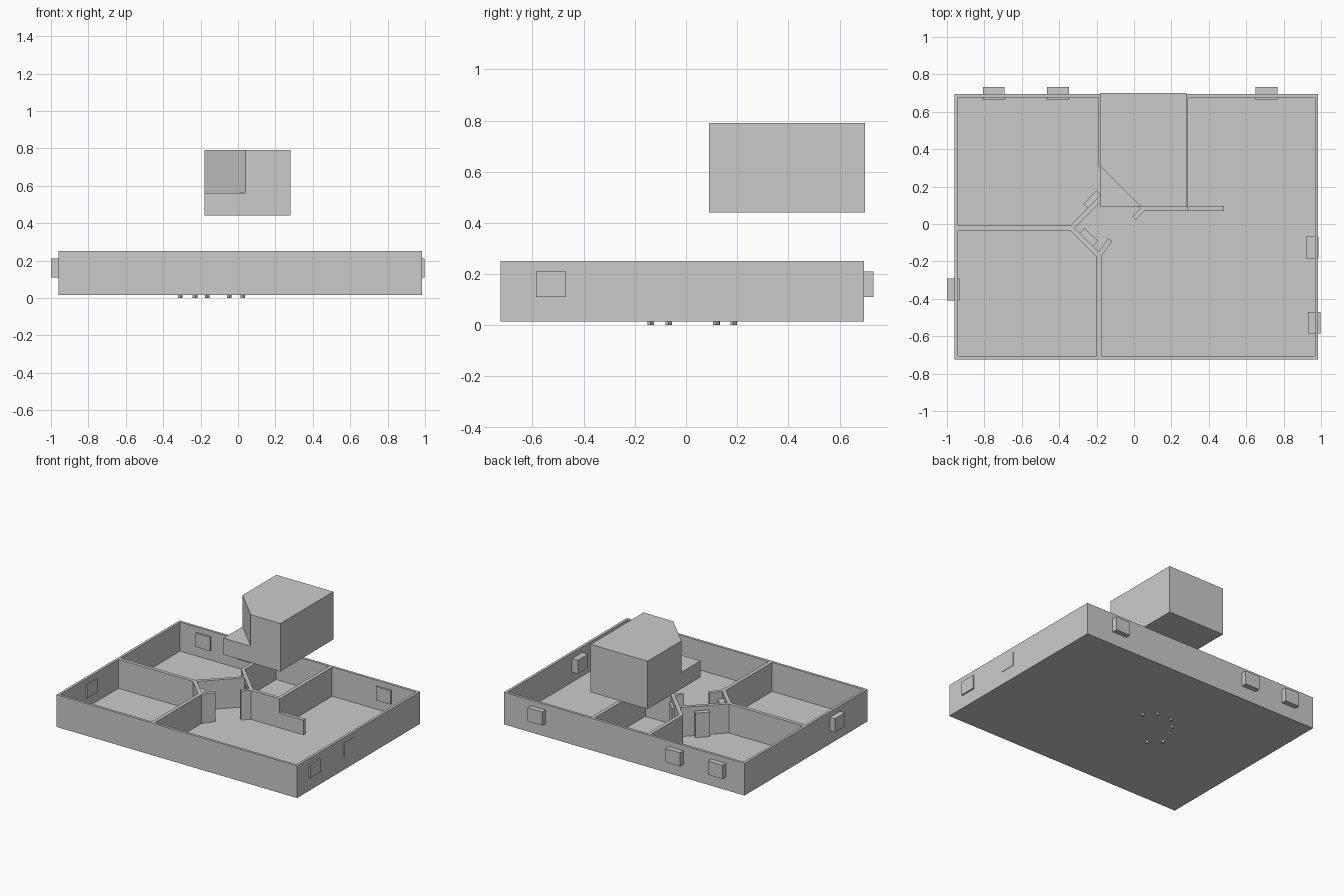
import bpy, bmesh
from mathutils import Vector, Matrix
from math import atan2, pi

old = bpy.data.objects.get("Cube")
if old:
    bpy.data.objects.remove(old)

GREY = (0.6, 0.6, 0.6, 1)
plaster = bpy.data.materials.new("plain_grey")
plaster.use_nodes = True
plaster.diffuse_color = GREY
plaster.node_tree.nodes["Principled BSDF"].inputs["Base Color"].default_value = GREY

BOTTOM, FLOOR, TOP = 0.015, 0.038, 0.25
WALL = 0.026
X0, X1, Y0, Y1 = -0.96, 0.985, -0.725, 0.695


def finish(name, bm):
    mesh = bpy.data.meshes.new(name)
    bmesh.ops.recalc_face_normals(bm, faces=bm.faces)
    bm.to_mesh(mesh)
    bm.free()
    mesh.materials.append(plaster)
    obj = bpy.data.objects.new(name, mesh)
    bpy.context.collection.objects.link(obj)
    return obj


def box(name, centre, size, turn=0.0):
    bm = bmesh.new()
    matrix = (Matrix.Translation(centre) @ Matrix.Rotation(turn, 4, 'Z')
              @ Matrix.Diagonal((*size, 1)))
    bmesh.ops.create_cube(bm, size=1, matrix=matrix)
    return finish(name, bm)


def prism(name, outline, z0, z1):
    bm = bmesh.new()
    face = bm.faces.new([bm.verts.new((x, y, z0)) for x, y in outline])
    new = bmesh.ops.extrude_face_region(bm, geom=[face])["geom"]
    bmesh.ops.translate(bm, vec=(0, 0, z1 - z0),
                        verts=[v for v in new if isinstance(v, bmesh.types.BMVert)])
    return finish(name, bm)


def wall(name, path, top=TOP):
    """Mitred wall of constant thickness along a path of plan points."""
    pts = [Vector(p) for p in path]
    sides = [[], []]
    for i, p in enumerate(pts):
        before = (p - pts[i - 1]).normalized() if i else None
        after = (pts[i + 1] - p).normalized() if i < len(pts) - 1 else None
        a, b = before or after, after or before
        na, nb = Vector((-a.y, a.x)), Vector((-b.y, b.x))
        mitre = (na + nb) / (1 + na.dot(nb)) * WALL / 2
        sides[0].append(p + mitre)
        sides[1].append(p - mitre)
    return prism(name, sides[0] + sides[1][::-1], FLOOR - 0.01, top)


# Open tray: floor slab with the outer walls in one mesh
bm = bmesh.new()
size = Vector((X1 - X0, Y1 - Y0, TOP - BOTTOM))
centre = Vector(((X0 + X1) / 2, (Y0 + Y1) / 2, (BOTTOM + TOP) / 2))
bmesh.ops.create_cube(bm, size=1, matrix=Matrix.Translation(centre)
                      @ Matrix.Diagonal((*size, 1)))
bm.faces.ensure_lookup_table()
lid = max(bm.faces, key=lambda f: f.calc_center_median().z)
bmesh.ops.inset_region(bm, faces=[lid], thickness=WALL)
new = bmesh.ops.extrude_face_region(bm, geom=[lid])["geom"]
bmesh.ops.translate(bm, vec=(0, 0, FLOOR - TOP),
                    verts=[v for v in new if isinstance(v, bmesh.types.BMVert)])
if lid.is_valid:
    bmesh.ops.delete(bm, geom=[lid], context='FACES_ONLY')
finish("floor_and_outer_walls", bm)

# Partitions around the diagonal hall
west, south, north, east = (-0.335, -0.022), (-0.188, -0.168), (-0.1, 0.215), (0.05, 0.083)
wall("west_partition", [(X0 + 0.01, west[1]), west, north])
wall("south_diagonal_wall", [west, south])
wall("south_partition", [(south[0], Y0 + 0.01), south, (-0.127, -0.085)])
wall("stair_wall", [(-0.178, Y1 - 0.01), (-0.178, 0.312), east])
wall("east_partition", [(0.0, 0.03), east, (0.275, east[1]), (0.275, Y1 - 0.01)])
wall("low_wall", [(0.28, east[1]), (0.48, east[1])], top=0.145)

# Doors in the hall walls, with feet of their frames showing under the floor
doors = (
    ("west", (-0.22, 0.128), (-0.23, 0.12), (-0.165, 0.187)),
    ("south", (-0.244, -0.072), (-0.308, -0.067), (-0.23, -0.138)),
    ("stair", (-0.012, 0.155), (-0.047, 0.187), (0.025, 0.118)),
)
for name, (x, y), a, b in doors:
    turn = atan2(b[1] - a[1], b[0] - a[0])
    box(name + "_door", (x, y, 0.122), (0.1, 0.045, 0.19), turn)
    for side, (fx, fy) in (("first", a), ("second", b)):
        box(f"{name}_door_{side}_foot", (fx, fy, 0.01), (0.02, 0.015, 0.02), turn)

# Window blocks set through the outer walls
for i, x in enumerate((-0.75, -0.407, 0.708)):
    box(f"back_window_{i + 1}", (x, 0.698, 0.16), (0.117, 0.07, 0.1))
for name, x, y in (("right_window", -0.966, -0.35),
                   ("left_front_window", 0.963, -0.528),
                   ("left_back_window", 0.954, -0.125)):
    box(name, (x, y, 0.16), (0.117, 0.067, 0.1), pi / 2)

# Raised stair block: full base, upper part with a cut corner
bx0, bx1, by0, by1 = -0.18, 0.28, 0.09, 0.7
bm = bmesh.new()
low, step, high = 0.44, 0.56, 0.79
corner, cut_a, cut_b = (bx0, by0), (0.04, by0), (bx0, 0.31)
rest = [(bx1, by0), (bx1, by1), (bx0, by1)]


def ring(points, z):
    return [bm.verts.new((*p, z)) for p in points]


base = ring([corner] + rest, low)
tread = ring([corner, cut_a, cut_b], step)
roof = ring([cut_a] + rest + [cut_b], high)
bm.faces.new(base)
bm.faces.new(tread)
bm.faces.new(roof)
bm.faces.new([tread[1], tread[2], roof[4], roof[0]])
bm.faces.new([base[0], base[1], roof[1], roof[0], tread[1], tread[0]])
bm.faces.new([base[1], base[2], roof[2], roof[1]])
bm.faces.new([base[2], base[3], roof[3], roof[2]])
bm.faces.new([base[3], base[0], tread[0], tread[2], roof[4], roof[3]])
finish("raised_stair_block", bm)
